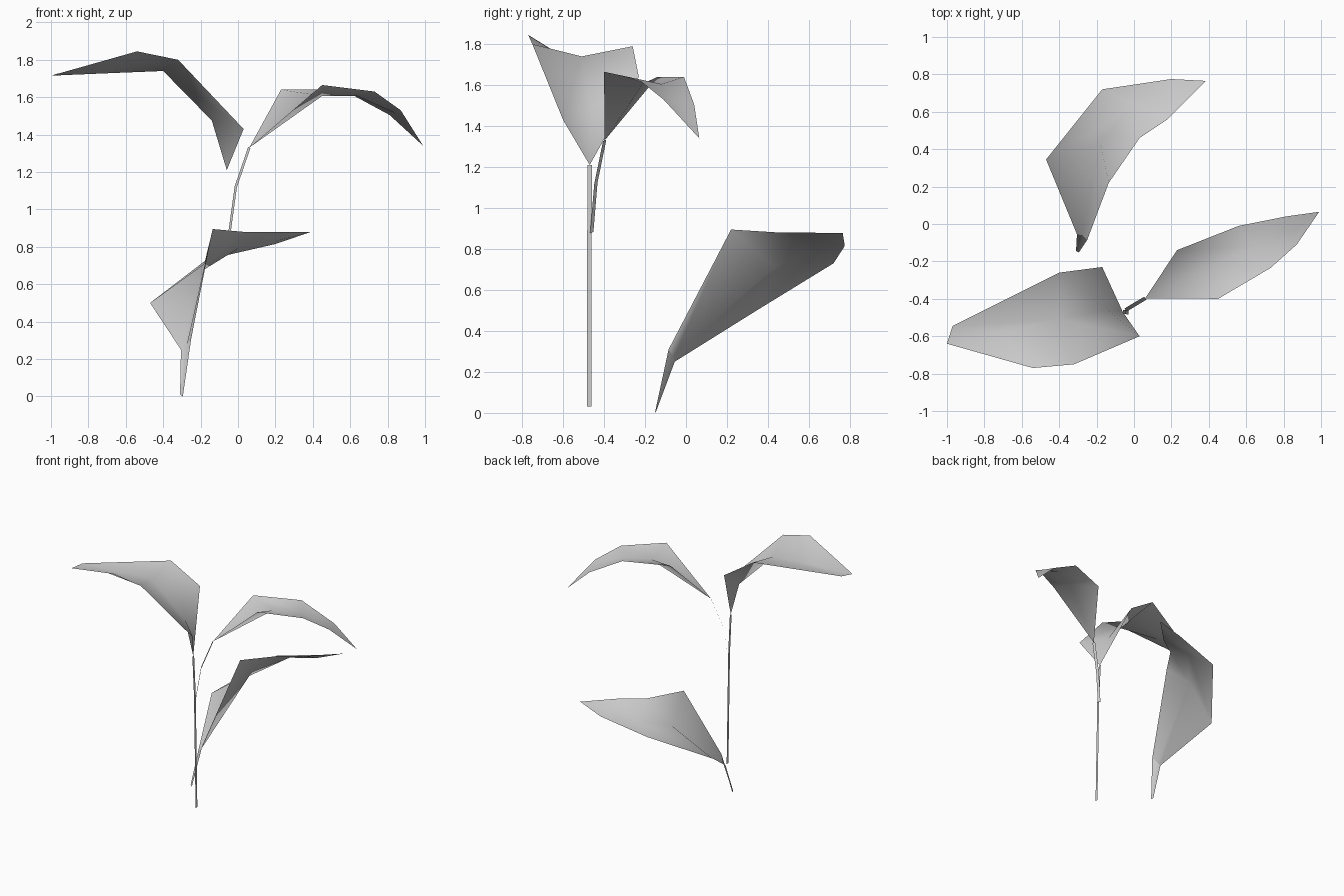
import bpy
import bmesh
from mathutils import Vector

default_cube = bpy.data.objects.get("Cube")
if default_cube:
    bpy.data.objects.remove(default_cube, do_unlink=True)


def make_material(name, colour):
    material = bpy.data.materials.new(name)
    material.use_nodes = True
    material.diffuse_color = colour
    material.node_tree.nodes["Principled BSDF"].inputs["Base Color"].default_value = colour
    return material


leaf_grey = make_material("light grey", (.6, .6, .6, 1))


def make_sheet(name, rows):
    """Skin a thin smooth sheet across rows of points, facing upward."""
    bm = bmesh.new()
    grid = [[bm.verts.new(point) for point in row] for row in rows]
    for near, far in zip(grid, grid[1:]):
        for i in range(len(near) - 1):
            bm.faces.new((near[i], near[i + 1], far[i + 1], far[i]))
    # Coincident points close the sheet at the leaf base and tip
    bmesh.ops.remove_doubles(bm, verts=bm.verts, dist=.0005)
    bm.normal_update()
    if sum(face.normal.z * face.calc_area() for face in bm.faces) < 0:
        bmesh.ops.reverse_faces(bm, faces=bm.faces)
    for face in bm.faces:
        face.smooth = True
    mesh = bpy.data.meshes.new(name)
    bm.to_mesh(mesh)
    bm.free()
    mesh.materials.append(leaf_grey)
    sheet = bpy.data.objects.new(name, mesh)
    bpy.context.collection.objects.link(sheet)
    return sheet


def make_leaf(name, left_edge, midrib, right_edge):
    """Fold a leaf along its midrib, from the base to the tip."""
    return make_sheet(name, list(zip(left_edge, midrib, right_edge)))


def make_stalk(name, path, half_width):
    """Sweep a flat ribbon along a path."""
    offset = Vector(half_width)
    rows = [(Vector(point) - offset, Vector(point) + offset) for point in path]
    return make_sheet(name, rows)


# Main stem and its upper branch
make_stalk("main_stem", [(-.03, -.473, .03), (-.045, -.471, .9), (-.06, -.47, 1.21)],
           half_width=(0, .011, 0))
make_stalk("branch_stalk", [(-.045, -.46, .88), (-.012, -.44, 1.12), (.06, -.397, 1.33)],
           half_width=(-.006, .008, .003))

# Large upper leaf
base, tip = (-.06, -.47, 1.21), (-1, -.64, 1.715)
make_leaf(
    "large_upper_leaf",
    left_edge=[base, (.03, -.6, 1.43), (-.32, -.75, 1.8), (-.54, -.77, 1.845), tip],
    midrib=[base, (-.14, -.46, 1.475), (-.4, -.51, 1.74), (-.72, -.58, 1.727), tip],
    right_edge=[base, (-.17, -.23, 1.64), (-.4, -.26, 1.79), (-.97, -.545, 1.725), tip])

# Arching upper leaf
base, tip = (.06, -.397, 1.33), (.99, .065, 1.34)
make_leaf(
    "arching_upper_leaf",
    left_edge=[base, (.23, -.14, 1.64), (.56, -.01, 1.64), (.81, .04, 1.505), tip],
    midrib=[base, (.45, -.21, 1.607), (.64, -.12, 1.605), (.85, -.04, 1.51), tip],
    right_edge=[base, (.45, -.4, 1.665), (.73, -.235, 1.63), (.87, -.11, 1.53), tip])

# Low leaf with its own tapering stalk
foot_left, foot_right = Vector((-.31, -.145, .01)), Vector((-.295, -.152, 0))
base_left, base_right = Vector((-.305, -.055, .25)), Vector((-.25, -.085, .31))
base_mid = Vector((-.275, -.06, .27))
make_leaf("low_leaf_stalk", [foot_left, base_left],
          [foot_left.lerp(foot_right, .5), base_mid], [foot_right, base_right])

tip = (.385, .765, .878)
make_leaf(
    "low_leaf",
    left_edge=[base_left, (-.47, .345, .5), (-.17, .72, .73), (.2, .775, .815), tip],
    midrib=[base_mid, (-.18, .43, .71), (0, .64, .79), (.22, .67, .835), tip],
    right_edge=[base_right, (-.135, .22, .895), (.03, .46, .88), (.18, .56, .88), tip])
